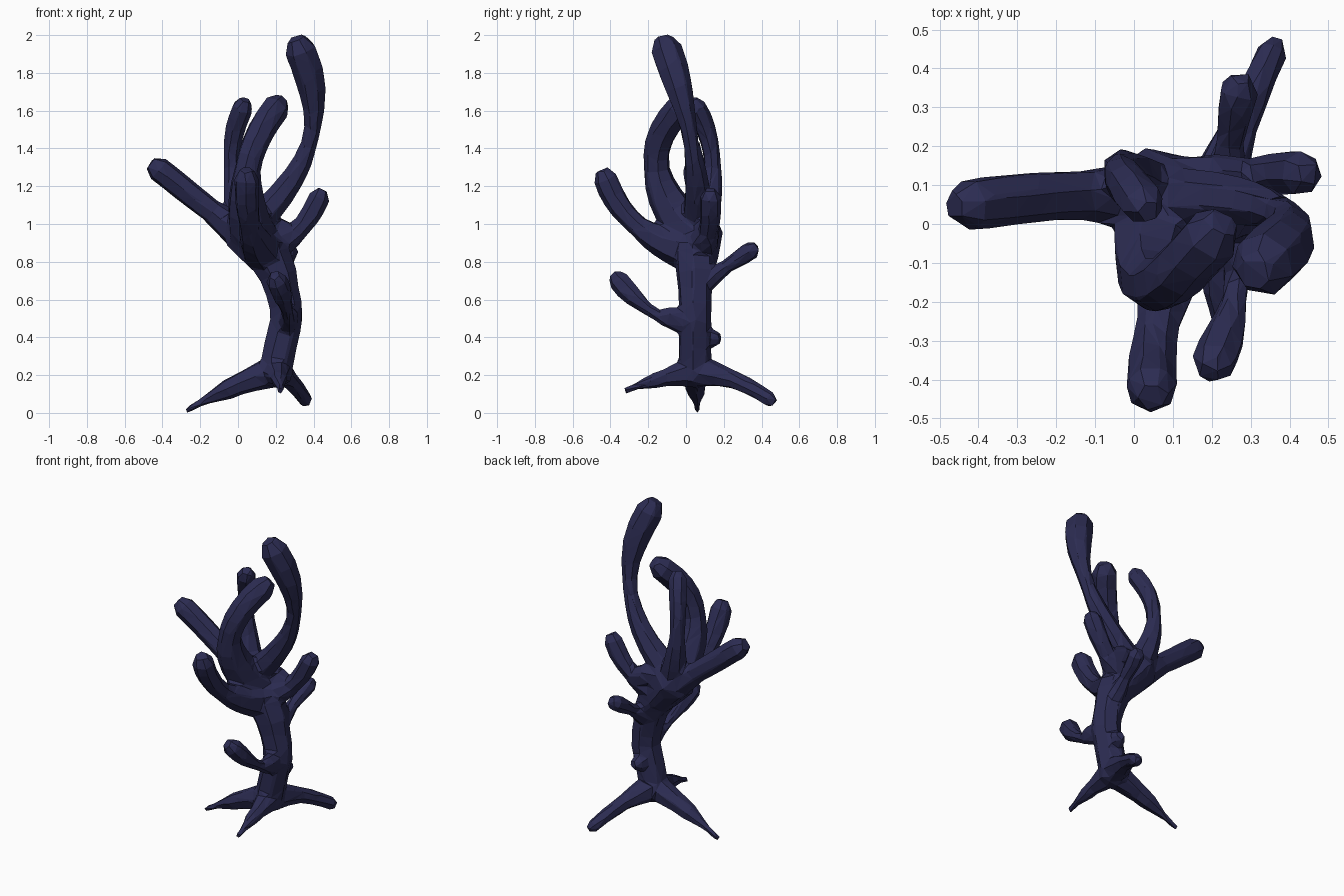
import bpy, bmesh, math
from mathutils import Vector

if "Cube" in bpy.data.objects:
    bpy.data.objects.remove(bpy.data.objects["Cube"])

SIDES = 7
STEPS = 10

# trunk centre line, leaning into the crown
TRUNK = [Vector(p) for p in ((.19, .045, .17), (.21, .045, .3), (.262, .045, .52),
                             (.2, .05, .78), (.04, .06, .97))]


def trunk_at(z):
    """Point on the trunk at a given height."""
    for a, b in zip(TRUNK, TRUNK[1:]):
        if z <= b.z:
            break
    return a.lerp(b, (z - a.z) / (b.z - a.z))


def trunk_radius(z):
    """Slim stem that swells into the crown."""
    return .09 + .14 * max(0, z - .62)


def tube(bm, pos, rad):
    """Faceted tube with a rounded tip."""
    pos, rad = list(pos), list(rad)
    pos.append(pos[-1] + (pos[-1] - pos[-2]).normalized() * rad[-1] * .8)
    rad.append(rad[-1] * .55)
    tan = [(pos[min(i + 1, len(pos) - 1)] - pos[max(i - 1, 0)]).normalized()
           for i in range(len(pos))]
    side = tan[0].orthogonal().normalized()
    rings = []
    for i, p in enumerate(pos):
        if i:
            side = tan[i - 1].rotation_difference(tan[i]) @ side
        up = tan[i].cross(side)
        angles = [k * math.tau / SIDES for k in range(SIDES)]
        rings.append([bm.verts.new(p + rad[i] * (side * math.cos(a) + up * math.sin(a)))
                      for a in angles])
    for a, b in zip(rings, rings[1:]):
        for k in range(SIDES):
            j = (k + 1) % SIDES
            bm.faces.new((a[k], a[j], b[j], b[k]))
    bm.faces.new(rings[0][::-1])
    bm.faces.new(rings[-1])


def limb(bm, z, mid, tip, neck, end):
    """Arc from the trunk at height z through mid to tip: wide foot, neck, end knob."""
    a, m, b = trunk_at(z), Vector(mid), Vector(tip)
    c = 2 * m - (a + b) / 2
    foot = min(trunk_radius(z), 2 * neck)
    pos, rad = [], []
    for i in range(STEPS + 1):
        t = i / STEPS
        pos.append((1 - t) ** 2 * a + 2 * t * (1 - t) * c + t * t * b)
        if t < .5:
            rad.append(foot + (neck - foot) * t * 2)
        else:
            s = min(1, max(0, (t - .55) / .37))
            rad.append(neck + (end - neck) * s * s * (3 - 2 * s))
    tube(bm, pos, rad)


bm = bmesh.new()
heights = [.17 + .8 * i / 10 for i in range(11)]
tube(bm, [trunk_at(z) for z in heights], [trunk_radius(z) for z in heights])

# roots: left, back, front
limb(bm, .22, (-.01, .05, .145), (-.27, .06, .015), .058, .018)
limb(bm, .22, (.27, .25, .175), (.357, .445, .07), .05, .042)
limb(bm, .22, (.215, -.12, .185), (.225, -.315, .12), .047, .02)

# crown: left, tall, thick front finger, thin back finger, forward, right, back rim
limb(bm, .84, (-.13, .075, 1.06), (-.42, .05, 1.29), .066, .07)
limb(bm, .97, (.375, .03, 1.42), (.33, -.105, 1.925), .046, .086)
limb(bm, .92, (.05, -.155, 1.29), (.2, -.03, 1.615), .072, .078)
limb(bm, .95, (-.035, .14, 1.3), (.025, .05, 1.62), .047, .058)
limb(bm, .85, (.065, -.25, .985), (.045, -.425, 1.24), .06, .068)
limb(bm, .87, (.3, .115, .95), (.43, .13, 1.14), .055, .06)
limb(bm, .93, (.17, .11, .98), (.28, .11, .925), .07, .065)

# low side shoots: front knob and its collar, back branch, small stub
limb(bm, .47, (.265, -.155, .52), (.205, -.355, .7), .033, .06)
limb(bm, .49, (.27, -.04, .51), (.275, -.09, .52), .05, .045)
limb(bm, .66, (.245, .2, .765), (.27, .345, .86), .039, .052)
limb(bm, .38, (.235, .1, .39), (.245, .145, .395), .05, .05)

me = bpy.data.meshes.new("coral")
bm.to_mesh(me)
bm.free()
coral = bpy.data.objects.new("coral", me)
bpy.context.collection.objects.link(coral)

mat = bpy.data.materials.new("dark_indigo")
mat.diffuse_color = (.025, .025, .085, 1)
mat.use_nodes = True
mat.node_tree.nodes["Principled BSDF"].inputs["Base Color"].default_value = mat.diffuse_color
me.materials.append(mat)

# fuse the limbs into one skin, then facet it
fuse = coral.modifiers.new("fuse", 'REMESH')
fuse.mode = 'VOXEL'
fuse.voxel_size = .012
blend = coral.modifiers.new("blend", 'SMOOTH')
blend.iterations = 6
facet = coral.modifiers.new("facet", 'DECIMATE')
facet.ratio = .03
